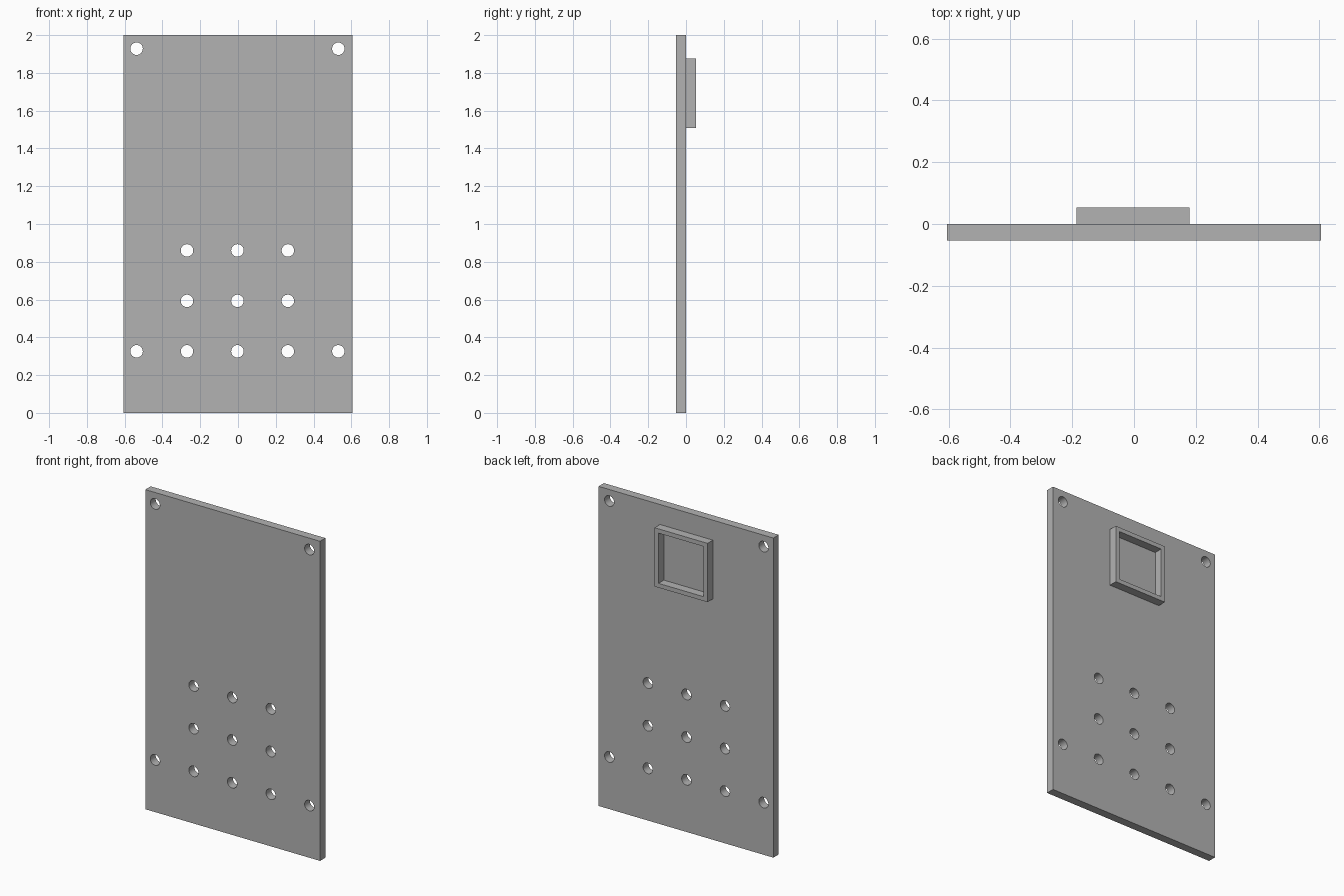
import bpy
import math

if "Cube" in bpy.data.objects:
    bpy.data.objects.remove(bpy.data.objects["Cube"])

grey = bpy.data.materials.new("plain grey")
grey.use_nodes = True
colour = (0.45, 0.45, 0.45, 1)
grey.diffuse_color = colour
grey.node_tree.nodes["Principled BSDF"].inputs["Base Color"].default_value = colour

THICK = 0.053
SHIFT = -0.003   # holes and frame sit slightly off centre
PITCH = 0.267    # hole grid spacing
LOW = 0.326      # height of the lowest hole row


def box(name, x0, x1, y0, y1, z0, z1):
    bpy.ops.mesh.primitive_cube_add(
        size=1, location=((x0 + x1) / 2, (y0 + y1) / 2, (z0 + z1) / 2))
    ob = bpy.context.object
    ob.name = name
    ob.scale = (x1 - x0, y1 - y0, z1 - z0)
    bpy.ops.object.transform_apply(location=False, rotation=False, scale=True)
    ob.data.materials.append(grey)
    return ob


def cut(target, cutter):
    cutter.hide_render = True
    mod = target.modifiers.new("cut", 'BOOLEAN')
    mod.object = cutter
    mod.solver = 'EXACT'
    bpy.context.view_layer.objects.active = target
    bpy.ops.object.modifier_apply(modifier=mod.name)
    bpy.data.objects.remove(cutter)


# Flat plate
plate = box("plate", -0.605, 0.605, -THICK, 0, 0, 2)

# Three by three hole grid plus four corner mounting holes
holes = [(i * PITCH, LOW + j * PITCH) for i in (-1, 0, 1) for j in range(3)]
holes += [(side * 2 * PITCH, z) for side in (-1, 1) for z in (LOW, LOW + 6 * PITCH)]
for x, z in holes:
    bpy.ops.mesh.primitive_cylinder_add(
        vertices=32, radius=0.033, depth=0.3,
        location=(x + SHIFT, 0, z), rotation=(math.pi / 2, 0, 0))
    drill = bpy.context.object
    drill.data.materials.append(grey)
    cut(plate, drill)

# Raised square frame on the back
WALL = 0.027
half, z0, z1 = 0.183, 1.507, 1.875
frame = box("back_frame", SHIFT - half, SHIFT + half, 0, THICK, z0, z1)
opening = box("frame_opening", SHIFT - half + WALL, SHIFT + half - WALL,
              -0.1, 0.1, z0 + WALL, z1 - WALL)
cut(frame, opening)

# Smooth hole walls, crisp edges
bpy.ops.object.select_all(action='DESELECT')
plate.select_set(True)
bpy.context.view_layer.objects.active = plate
bpy.ops.object.shade_smooth_by_angle(angle=math.radians(30))
